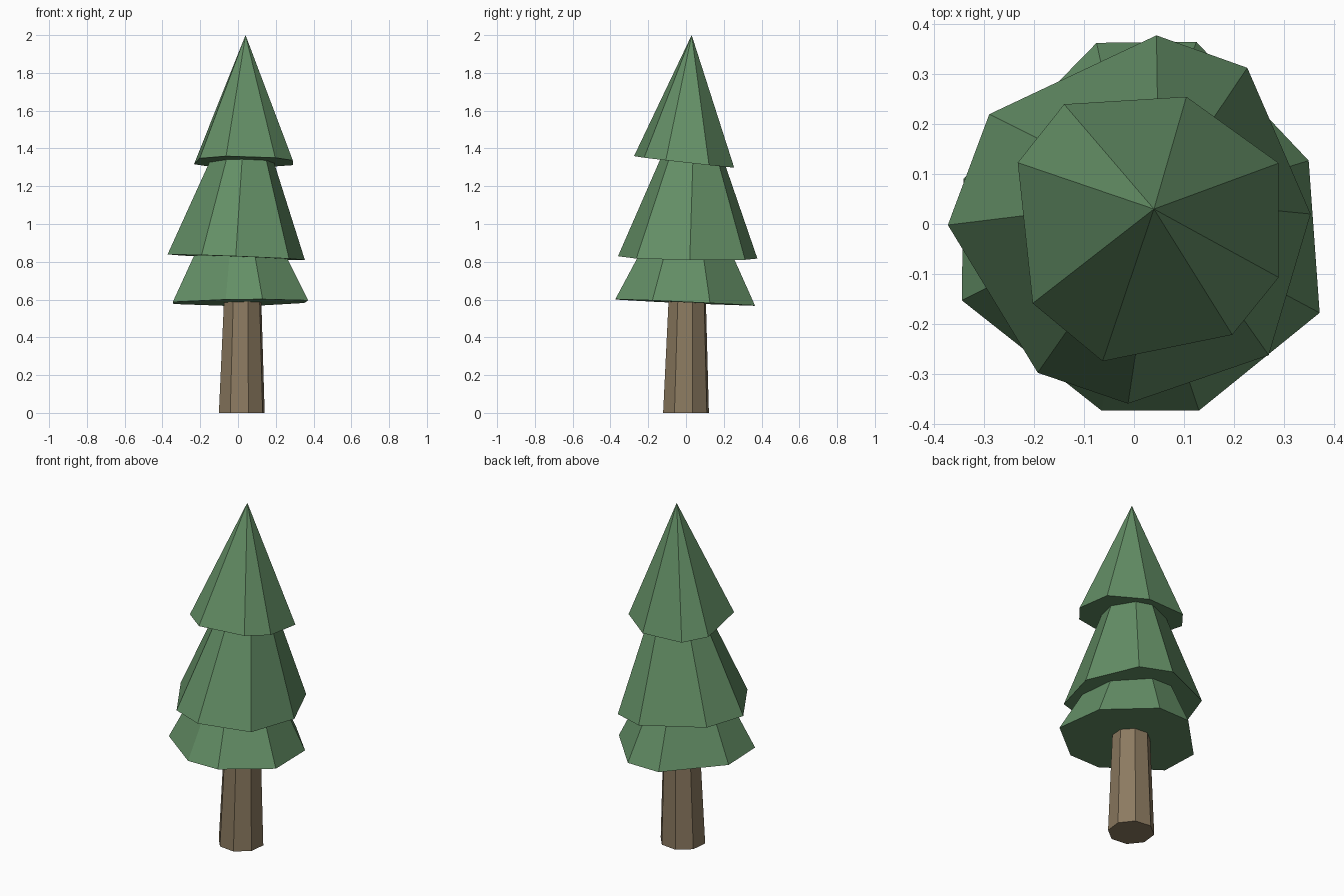
import bpy, bmesh
from math import cos, sin, radians

if "Cube" in bpy.data.objects:
    bpy.data.objects.remove(bpy.data.objects["Cube"])


def material(name, rgb):
    m = bpy.data.materials.new(name)
    m.diffuse_color = (*rgb, 1)
    m.use_nodes = True
    m.node_tree.nodes["Principled BSDF"].inputs["Base Color"].default_value = m.diffuse_color
    return m


def build(name, verts, faces, mat):
    me = bpy.data.meshes.new(name)
    bm = bmesh.new()
    vs = [bm.verts.new(v) for v in verts]
    for f in faces:
        bm.faces.new([vs[i] for i in f])
    bmesh.ops.recalc_face_normals(bm, faces=bm.faces)
    bm.to_mesh(me)
    bm.free()
    me.materials.append(mat)
    ob = bpy.data.objects.new(name, me)
    bpy.context.collection.objects.link(ob)
    return ob


def tier(name, rim, plane, apex):
    """Irregular eight-sided cone whose rim lies on a slightly tilted plane."""
    z, sx, sy = plane
    n = len(rim)
    verts = [(x, y, z + sx * x + sy * y) for x, y in rim] + [apex]
    faces = [(i, (i + 1) % n, n) for i in range(n)] + [tuple(range(n))]
    build(name, verts, faces, green)


green = material("foliage", (0.127, 0.275, 0.133))
brown = material("bark", (0.26, 0.195, 0.117))

# Tapered eight-sided trunk
angles = [radians(16 + 45 * i) for i in range(8)]
rings = [(0.02, 0.0, 0.0, 0.126), (0.025, 0.007, 0.64, 0.101)]
verts = [(cx + r * cos(a), cy + r * sin(a), z)
         for cx, cy, z, r in rings for a in angles]
sides = [(i, (i + 1) % 8, (i + 1) % 8 + 8, i + 8) for i in range(8)]
build("trunk", verts, sides + [tuple(range(8)), tuple(range(8, 16))], brown)

# Foliage tiers, rim points listed around the tree
tier("lower_foliage",
     [(-0.075, 0.363), (0.125, 0.365), (0.35, 0.127), (0.372, -0.178),
      (0.13, -0.374), (-0.065, -0.374), (-0.345, -0.153), (-0.342, 0.09)],
     (0.584, 0.01, -0.045), (0.0, 0.02, 1.34))
tier("middle_foliage",
     [(-0.29, 0.22), (0.045, 0.378), (0.227, 0.313), (0.354, 0.02),
      (0.27, -0.263), (-0.012, -0.36), (-0.193, -0.298), (-0.373, -0.002)],
     (0.824, -0.04, -0.014), (0.05, 0.05, 1.77))
tier("top_foliage",
     [(-0.14, 0.24), (0.105, 0.255), (0.29, 0.122), (0.29, -0.107),
      (0.197, -0.222), (-0.063, -0.275), (-0.203, -0.159), (-0.233, 0.123)],
     (1.328, -0.01, -0.112), (0.04, 0.03, 2.0))
